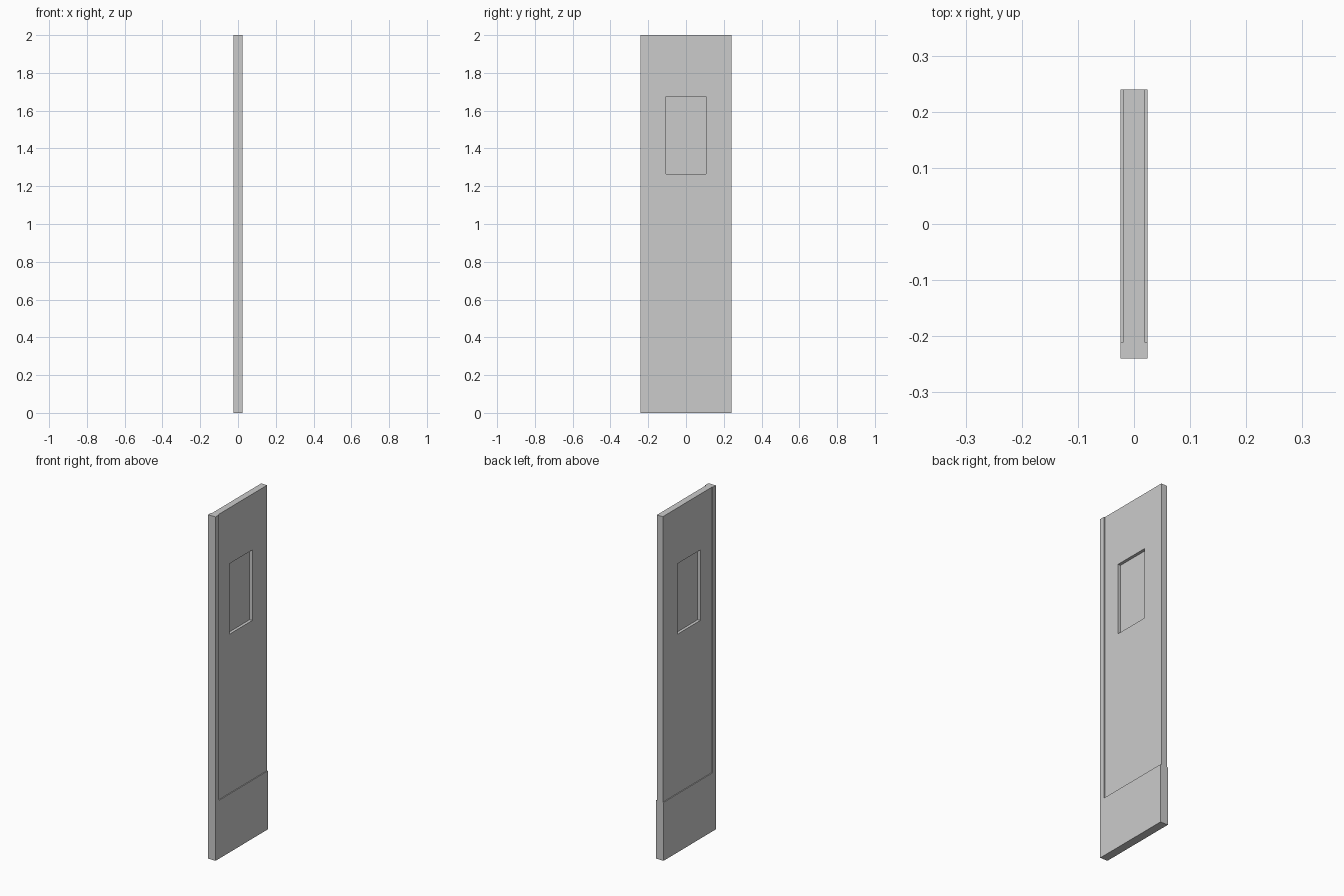
import bpy

if "Cube" in bpy.data.objects:
    bpy.data.objects.remove(bpy.data.objects["Cube"])

# One flat colour
grey = bpy.data.materials.new("light grey")
grey.diffuse_color = (0.6, 0.6, 0.6, 1)
grey.use_nodes = True
grey.node_tree.nodes["Principled BSDF"].inputs["Base Color"].default_value = grey.diffuse_color


def box(name, lo, hi):
    """Axis-aligned box between two corners."""
    bpy.ops.mesh.primitive_cube_add(size=1)
    ob = bpy.context.object
    ob.name = name
    for v in ob.data.vertices:
        v.co = [lo[i] if v.co[i] < 0 else hi[i] for i in range(3)]
    ob.data.materials.append(grey)
    return ob


def cut(target, cutter):
    """Subtract the cutter from the target and remove it."""
    mod = target.modifiers.new("cut", 'BOOLEAN')
    mod.operation = 'DIFFERENCE'
    mod.solver = 'EXACT'
    mod.object = cutter
    bpy.context.view_layer.objects.active = target
    bpy.ops.object.modifier_apply(modifier=mod.name)
    bpy.data.objects.remove(cutter, do_unlink=True)


T = 0.024      # half thickness of the frame
P = 0.019      # half thickness of the thinner panel
G = 0.002      # half thickness of the window pane

# Door slab: full-thickness kick plate and edge stile remain after cutting
door = box("door_panel", (-T, -0.24, 0), (T, 0.24, 2))
for s in (-1, 1):
    # Shallow panel recess on each face
    xs = sorted((s * P, s * 0.1))
    cut(door, box("recess", (xs[0], -0.21, 0.34), (xs[1], 0.4, 2.2)))
    # Window recess on each face, leaving a thin pane in the middle
    xs = sorted((s * G, s * 0.1))
    cut(door, box("window_recess", (xs[0], -0.105, 1.265), (xs[1], 0.105, 1.675)))
